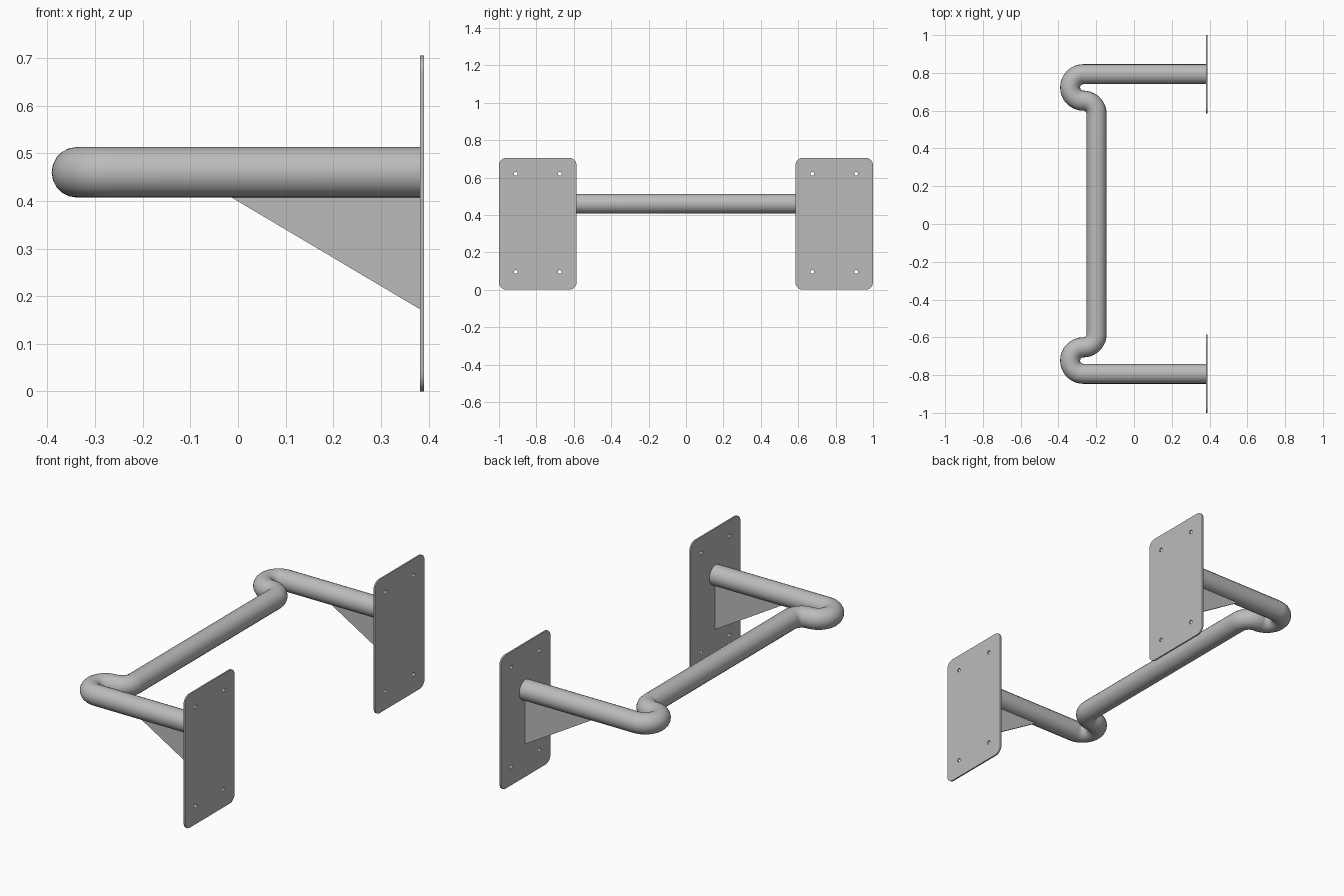
import bpy, bmesh
from math import sin, cos, pi, radians
from mathutils import Matrix

cube = bpy.data.objects.get("Cube")
if cube:
    bpy.data.objects.remove(cube)

TUBE_R, BEND_R = 0.053, 0.07       # tube and bend radii
TUBE_Z, ARM_Y = 0.46, 0.793        # tube height, arm centre line
PLATE_X, PLATE_T = 0.386, 0.008    # wall plate centre and thickness
PLATE_Y = 0.7925

steel = bpy.data.materials.new("grey_steel")
steel.use_nodes = True
colour = (0.5, 0.5, 0.5, 1)
steel.diffuse_color = colour
steel.node_tree.nodes["Principled BSDF"].inputs["Base Color"].default_value = colour


def arc(cx, cy, r, start, end, steps):
    angles = [radians(start + (end - start) * i / steps) for i in range(steps + 1)]
    return [(cx + r * cos(a), cy + r * sin(a)) for a in angles]


def curve_part(name, outlines, matrix, closed=True, **settings):
    """Turn polylines into a solid mesh object placed by the matrix."""
    curve = bpy.data.curves.new(name, "CURVE")
    curve.dimensions = "2D" if closed else "3D"
    curve.fill_mode = "BOTH" if closed else "FULL"
    for key, value in settings.items():
        setattr(curve, key, value)
    for outline in outlines:
        spline = curve.splines.new("POLY")
        spline.points.add(len(outline) - 1)
        for point, (x, y) in zip(spline.points, outline):
            point.co = (x, y, 0, 1)
        spline.use_cyclic_u = closed
    helper = bpy.data.objects.new(name + "_path", curve)
    bpy.context.collection.objects.link(helper)
    graph = bpy.context.evaluated_depsgraph_get()
    mesh = bpy.data.meshes.new_from_object(helper.evaluated_get(graph))
    bpy.data.objects.remove(helper)
    bm = bmesh.new()
    bm.from_mesh(mesh)
    bmesh.ops.remove_doubles(bm, verts=bm.verts, dist=0.0001)
    bmesh.ops.transform(bm, matrix=matrix, verts=bm.verts)
    bmesh.ops.recalc_face_normals(bm, faces=bm.faces)
    bm.to_mesh(mesh)
    bm.free()
    mesh.materials.clear()
    mesh.materials.append(steel)
    obj = bpy.data.objects.new(name, mesh)
    bpy.context.collection.objects.link(obj)
    bpy.ops.object.select_all(action="DESELECT")
    obj.select_set(True)
    bpy.context.view_layer.objects.active = obj
    bpy.ops.object.shade_smooth_by_angle(angle=radians(35))
    return obj


# Bent tube: arm, U-bend, reverse bend and the mirrored half
half = [(PLATE_X - PLATE_T / 2, ARM_Y)]
half += arc(-0.268, ARM_Y - BEND_R, BEND_R, 90, 270, 24)
half += arc(-0.268, ARM_Y - 3 * BEND_R, BEND_R, 90, 0, 12)[1:]
path = half + [(x, -y) for x, y in reversed(half)]
curve_part("bent_tube", [path], Matrix.Translation((0, 0, TUBE_Z)), closed=False,
           bevel_depth=TUBE_R, bevel_resolution=8, use_fill_caps=True)

# Wall plate outline with rounded corners and four screw holes
W, H, R = 0.2075, 0.3525, 0.04
plate = []
for sx, sy, start in ((1, 1, 0), (-1, 1, 90), (-1, -1, 180), (1, -1, 270)):
    plate += arc(sx * (W - R), sy * (H - R), R, start, start + 90, 8)
holes = [arc(sx * 0.117, 0.005 + sy * 0.262, 0.01, 0, 345, 23)
         for sx in (-1, 1) for sy in (-1, 1)]

# Triangular gusset under each arm, tucked into the tube
gusset = [(-0.015, 0.408), (0.383, 0.172), (0.383, 0.42), (-0.015, 0.42)]

for side, sign in (("front", -1), ("back", 1)):
    upright = Matrix.Rotation(pi / 2, 4, "Z") @ Matrix.Rotation(pi / 2, 4, "X")
    curve_part(side + "_wall_plate", [plate] + holes,
               Matrix.Translation((PLATE_X, sign * PLATE_Y, H)) @ upright,
               extrude=PLATE_T / 2)
    curve_part(side + "_gusset", [gusset],
               Matrix.Translation((0, sign * ARM_Y, 0)) @ Matrix.Rotation(pi / 2, 4, "X"),
               extrude=0.004)
